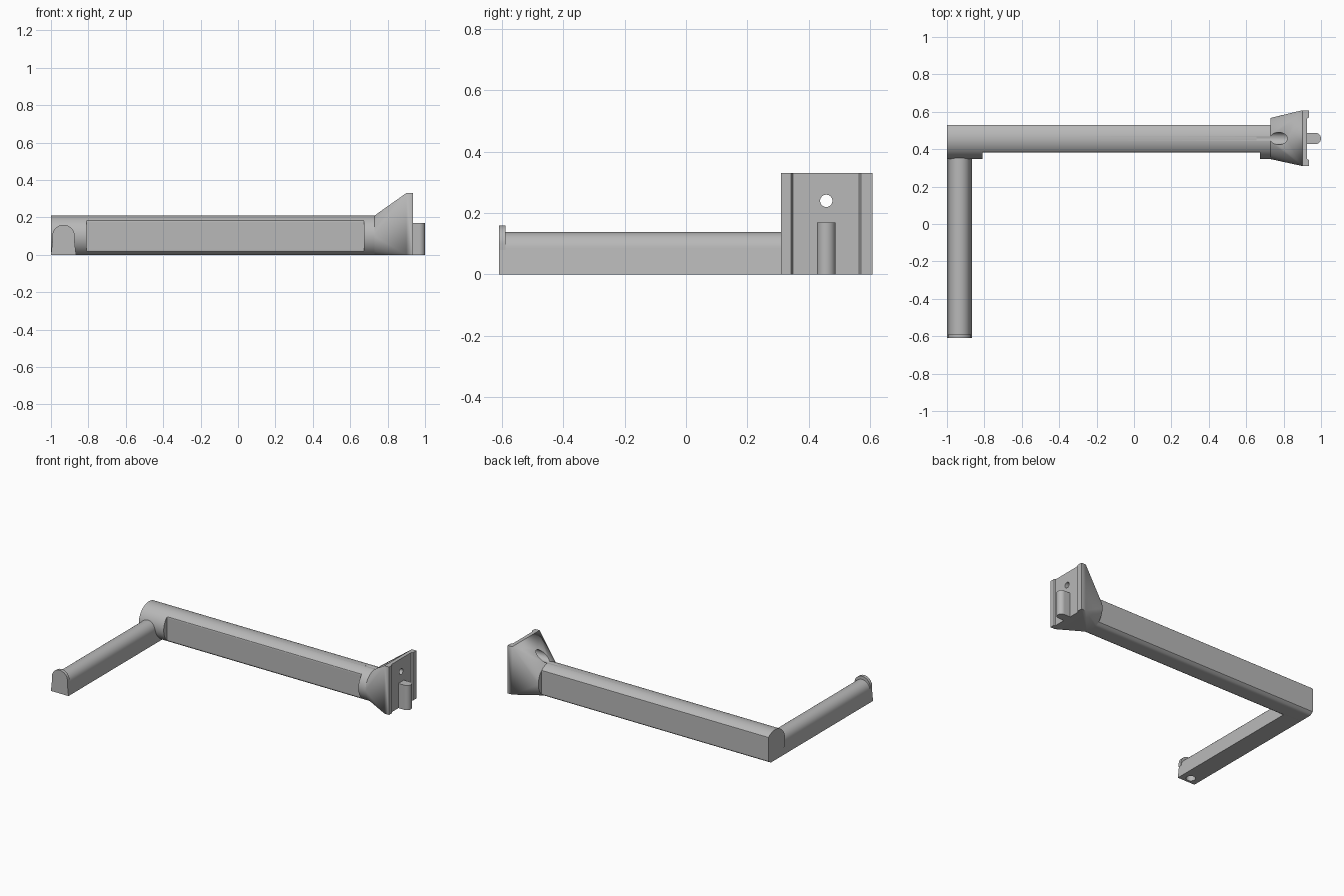
import bpy, bmesh
from math import sin, cos, pi, radians

cube = bpy.data.objects.get("Cube")
if cube:
    bpy.data.objects.remove(cube, do_unlink=True)

grey = bpy.data.materials.new("light grey plastic")
grey.use_nodes = True
colour = (0.48, 0.48, 0.48, 1)
grey.diffuse_color = colour
grey.node_tree.nodes["Principled BSDF"].inputs["Base Color"].default_value = colour

CY, CZ, R = 0.457, 0.10, 0.11      # arm axis and radius
BACK, FRONT = 0.53, 0.383          # flats cut along the arm
HX = -0.933                        # handle centre line


def finish(name, bm):
    bmesh.ops.recalc_face_normals(bm, faces=bm.faces[:])
    mesh = bpy.data.meshes.new(name)
    bm.to_mesh(mesh)
    bm.free()
    mesh.materials.append(grey)
    ob = bpy.data.objects.new(name, mesh)
    bpy.context.collection.objects.link(ob)
    return ob


def prism(name, profile, axis, start, end):
    """Extrude a 2D profile along x, y or z."""
    place = {"x": lambda a, b, t: (t, a, b),
             "y": lambda a, b, t: (a, t, b),
             "z": lambda a, b, t: (a, b, t)}[axis]
    bm = bmesh.new()
    face = bm.faces.new([bm.verts.new(place(a, b, start)) for a, b in profile])
    out = bmesh.ops.extrude_face_region(bm, geom=[face])
    move = place(0, 0, end - start)
    bmesh.ops.translate(bm, vec=move,
                        verts=[g for g in out["geom"] if isinstance(g, bmesh.types.BMVert)])
    return finish(name, bm)


def circle(a, b, r, n=32, first=0, last=2 * pi, closed=True):
    steps = n if closed else n - 1
    return [(a + r * cos(first + (last - first) * i / steps),
             b + r * sin(first + (last - first) * i / steps)) for i in range(n)]


def arm_profile(low=-1, high=1):
    """Round bar section with flats at the sides and underneath."""
    points = []
    for y, z in circle(CY, CZ, R, 96):
        p = (min(max(y, low), high), max(z, 0))
        if p not in points:
            points.append(p)
    return points


def cut(target, cutter):
    mod = target.modifiers.new("cut", "BOOLEAN")
    mod.operation = "DIFFERENCE"
    mod.solver = "EXACT"
    mod.object = cutter
    bpy.context.view_layer.objects.active = target
    bpy.ops.object.modifier_apply(modifier=mod.name)


# Long arm with a fuller elbow and collar
arm = prism("arm", arm_profile(FRONT, BACK), "x", -0.81, 0.675)
elbow = prism("elbow", arm_profile(high=BACK), "x", -1, -0.81)
collar = prism("collar", arm_profile(high=BACK), "x", 0.675, 0.73)

# Handle bar: round top and splayed sides
top = circle(HX, 0.08, 0.058, 25, radians(5), radians(175), False)
handle = prism("handle", [(HX - 0.067, 0), (HX + 0.067, 0)] + top, "y", -0.61, 0.42)
lip_top = circle(HX, 0.1, 0.06, 25, 0, pi, False)
lip = prism("handle_lip", [(HX - 0.06, 0.08), (HX + 0.06, 0.08)] + lip_top, "y", -0.61, -0.588)

# Wall flange: round collar blending into a tall plate
bm = bmesh.new()
for y, z in arm_profile():
    bm.verts.new((0.73, y, z))
for x in (0.9, 0.935):
    for y in (0.31, 0.608):
        for z in (0, 0.33):
            bm.verts.new((x, y, z))
hull = bmesh.ops.convex_hull(bm, input=bm.verts[:])
spare = set(hull["geom_interior"] + hull["geom_unused"])
bmesh.ops.delete(bm, geom=[v for v in spare if isinstance(v, bmesh.types.BMVert)], context="VERTS")
flange = finish("wall_flange", bm)

# Locating pin with a rounded nose
nose = circle(0.97, CY, 0.03, 17, -pi / 2, pi / 2, False)
pin = prism("locating_pin", [(0.91, CY + 0.03), (0.91, CY - 0.03)] + nose, "z", 0, 0.17)

# Cut the dished plate face, screw hole, screw head recess and handle socket
dish = prism("dish_cutter", [(0.95, 0.335), (0.95, 0.58), (0.925, 0.563), (0.925, 0.348)],
             "z", -0.1, 0.5)
screw = prism("screw_cutter", circle(CY, 0.24, 0.02), "x", 0.6, 1.1)
head = prism("screw_head_cutter", circle(CY, 0.24, 0.033), "x", 0.655, 0.87)
socket = prism("socket_cutter", circle(HX, -0.565, 0.03), "z", -0.05, 0.05)
for target, cutter in ((flange, dish), (flange, screw), (flange, head),
                       (collar, head), (arm, head), (handle, socket)):
    cut(target, cutter)
for cutter in (dish, screw, head, socket):
    bpy.data.objects.remove(cutter, do_unlink=True)

# Smooth the round surfaces, keep the edges crisp
bpy.ops.object.select_all(action="DESELECT")
for ob in (arm, elbow, collar, handle, lip, flange, pin):
    ob.select_set(True)
bpy.context.view_layer.objects.active = arm
bpy.ops.object.shade_smooth_by_angle(angle=radians(25))
